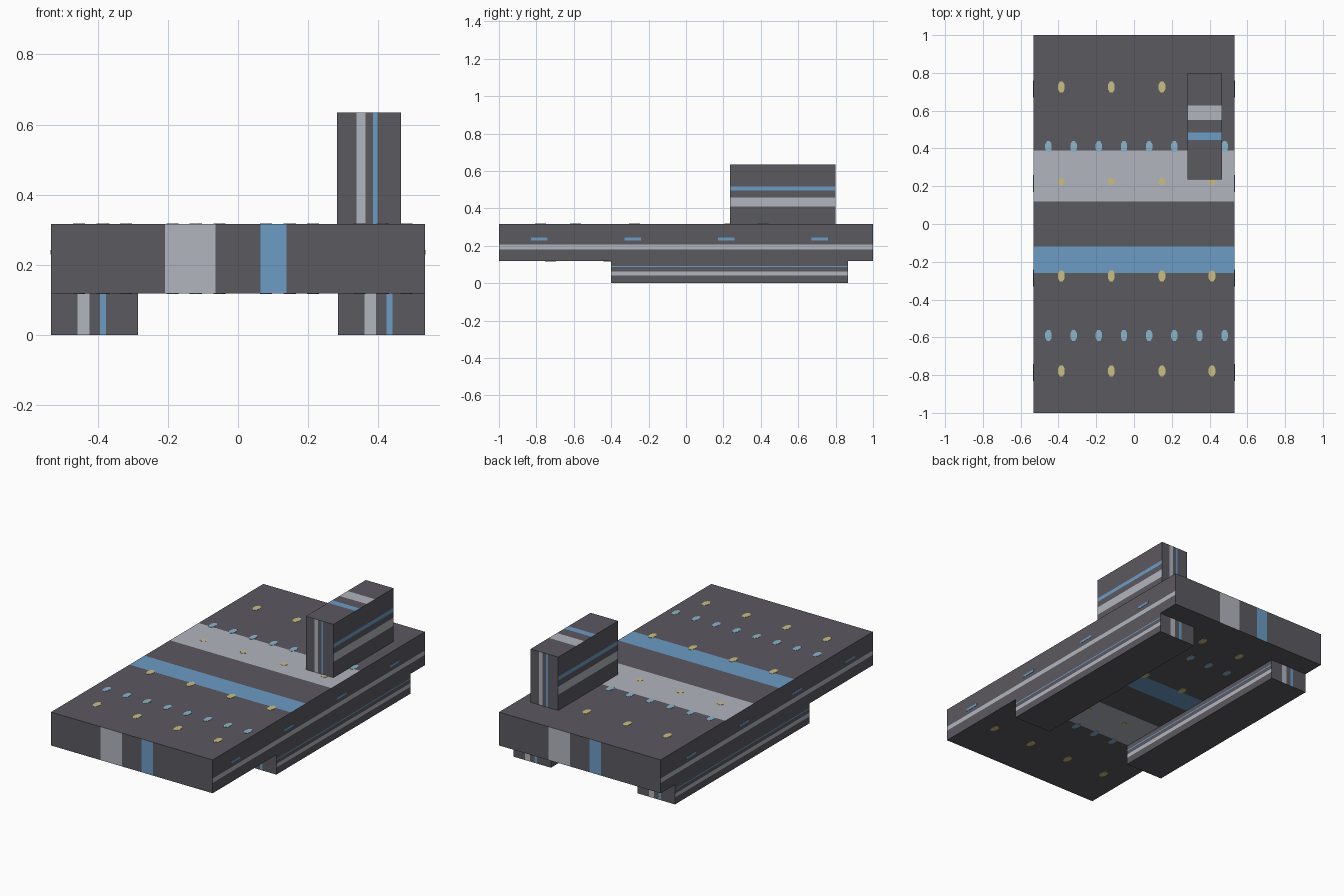
import bpy, bmesh, math
from mathutils import Matrix

if "Cube" in bpy.data.objects:
    bpy.data.objects.remove(bpy.data.objects["Cube"])


def material(name, rgb):
    m = bpy.data.materials.new(name)
    m.diffuse_color = (*rgb, 1)
    m.use_nodes = True
    m.node_tree.nodes["Principled BSDF"].inputs["Base Color"].default_value = m.diffuse_color
    return m


DARK = material("dark grey", (0.105, 0.100, 0.117))
GREY = material("light grey", (0.445, 0.462, 0.509))
BLUE = material("mid blue", (0.150, 0.332, 0.552))
SAND = material("sand yellow", (0.597, 0.509, 0.223))
PALE = material("pale blue", (0.254, 0.468, 0.604))

GREY_BAND = (0.305, 0.44)   # band positions as fractions of a face
BLUE_BAND = (0.56, 0.63)


def finish(bm, name, mats):
    me = bpy.data.meshes.new(name)
    bm.to_mesh(me)
    bm.free()
    for m in mats:
        me.materials.append(m)
    bpy.context.collection.objects.link(bpy.data.objects.new(name, me))


def banded_box(name, lo, hi, side_grey, side_blue, top=True, bottom=True):
    """Box cut along its bands; faces coloured by direction and position."""
    bm = bmesh.new()
    size = [h - l for l, h in zip(lo, hi)]
    mid = [(h + l) / 2 for l, h in zip(lo, hi)]
    bmesh.ops.create_cube(bm, size=1, matrix=Matrix.Translation(mid) @ Matrix.Diagonal((*size, 1)))
    ends = GREY_BAND + BLUE_BAND
    ends = ends + tuple(1 - f for f in ends)
    cuts = [ends, ends, side_grey + side_blue]
    for axis in range(3):
        no = [0, 0, 0]
        no[axis] = 1
        for f in cuts[axis]:
            co = list(mid)
            co[axis] = lo[axis] + f * size[axis]
            bmesh.ops.bisect_plane(bm, geom=bm.verts[:] + bm.edges[:] + bm.faces[:],
                                   plane_co=co, plane_no=no)
    for f in bm.faces:
        n, c = f.normal, f.calc_center_median()
        p = [(c[i] - lo[i]) / size[i] for i in range(3)]
        g, b = GREY_BAND, BLUE_BAND
        if abs(n.x) > 0.5:
            t, g, b = p[2], side_grey, side_blue
        elif abs(n.y) > 0.5:
            t = p[0] if n.y < 0 else 1 - p[0]
        elif n.z > 0:
            t = 1 - p[1] if top else 0
        else:
            t = p[1] if bottom else 0
        f.material_index = 1 if g[0] < t < g[1] else 2 if b and b[0] < t < b[1] else 0
    finish(bm, name, (DARK, GREY, BLUE))


def dots(name, mat, places, thick=0.003):
    """Thin eight-sided plates: (x, y, z, half width, half length)."""
    bm = bmesh.new()
    turn = Matrix.Rotation(math.pi / 8, 4, 'Z')
    for x, y, z, w, l in places:
        bmesh.ops.create_cone(bm, cap_ends=True, segments=8, radius1=1, radius2=1, depth=1,
                              matrix=Matrix.Translation((x, y, z))
                              @ Matrix.Diagonal((w * 1.08, l * 1.08, thick, 1)) @ turn)
    finish(bm, name, (mat,))


# Main slab, tower and the two runners
X, Z0, Z1 = 0.533, 0.118, 0.317
banded_box("main_slab", (-X, -1, Z0), (X, 1, Z1), (0.31, 0.44), ())
banded_box("tower", (0.283, 0.235, Z1), (0.465, 0.80, 0.635), (0.295, 0.445), (0.56, 0.63))
for name, x in (("left_runner", -X), ("right_runner", 0.285)):
    banded_box(name, (x, -0.40, 0), (x + 0.248, 0.865, Z0), (0.35, 0.54), (0.73, 0.78), bottom=False)

# Rows of dots on the upper deck, repeated turned over on the underside
sand_x = (-0.385, -0.12, 0.148, 0.413)
pale_x = [-0.453 + 0.1333 * i for i in range(8)]
sand_rows = ((0.725, 0.03), (0.225, 0.018), (-0.275, 0.03), (-0.778, 0.03))
pale_rows = ((0.41, 0.03), (-0.59, 0.03))
for side, z, s in (("deck", Z1, 1), ("underside", Z0, -1)):
    dots(side + "_sand_dots", SAND, [(x, s * y, z, 0.018, l) for y, l in sand_rows for x in sand_x])
    dots(side + "_pale_dots", PALE, [(x, s * y, z, 0.017, l) for y, l in pale_rows for x in pale_x])

# Short blue dashes along both long sides of the slab
bm = bmesh.new()
for x in (-X, X):
    for i in range(4):
        bmesh.ops.create_cube(bm, size=1, matrix=Matrix.Translation((x, -0.785 + 0.5 * i, 0.236))
                              @ Matrix.Diagonal((0.003, 0.09, 0.014, 1)))
finish(bm, "side_dashes", (BLUE,))
